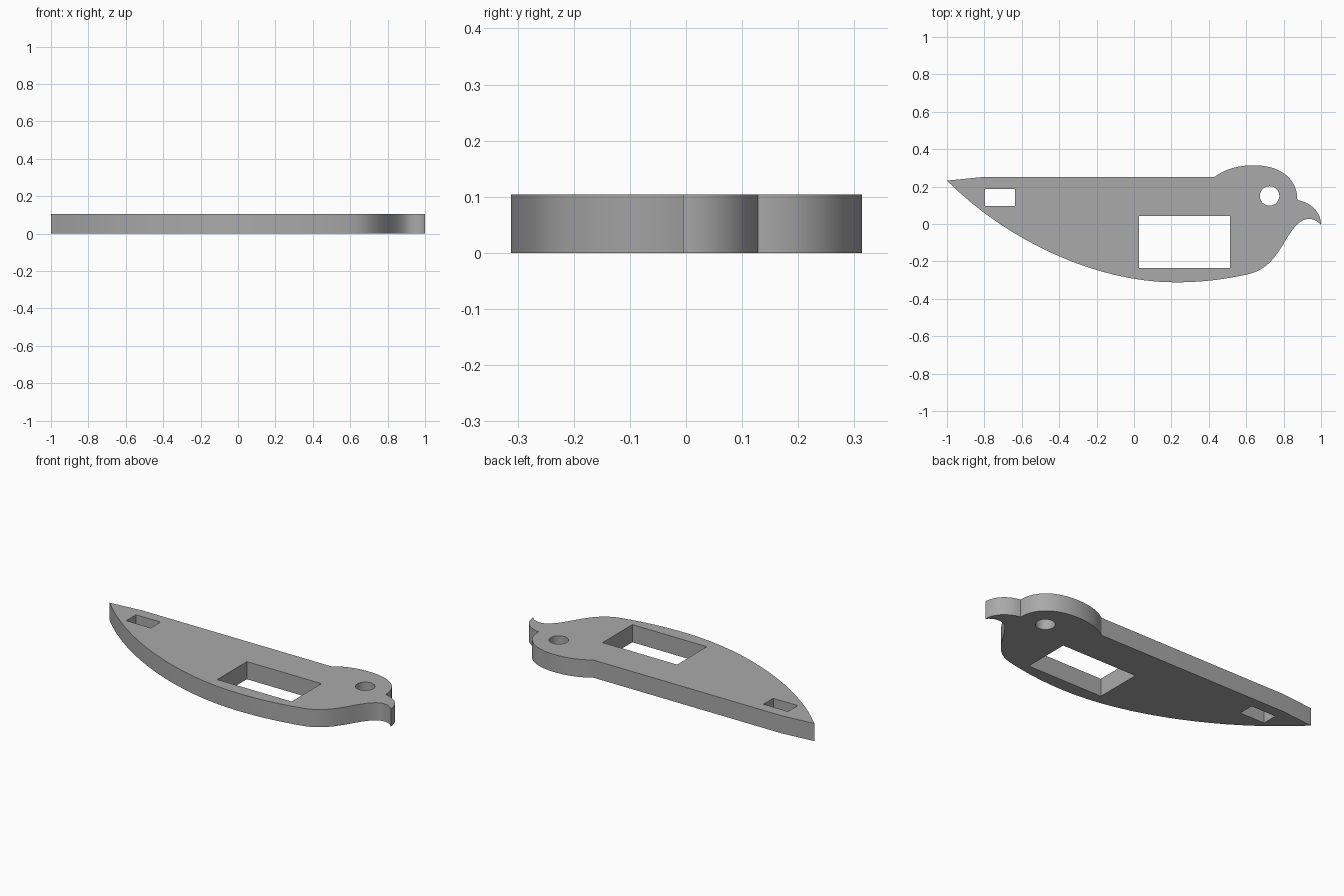
import bpy
import math

if "Cube" in bpy.data.objects:
    bpy.data.objects.remove(bpy.data.objects["Cube"], do_unlink=True)

THICK = 0.104

grey = bpy.data.materials.new("plain grey")
grey.use_nodes = True
colour = (0.4, 0.4, 0.4, 1)
grey.diffuse_color = colour
grey.node_tree.nodes["Principled BSDF"].inputs["Base Color"].default_value = colour

curve = bpy.data.curves.new("bird_plate", "CURVE")
curve.dimensions = "2D"
curve.fill_mode = "BOTH"
curve.extrude = THICK / 2
curve.resolution_u = 16


def add_loop(knots):
    """Closed loop; each knot is (point, incoming handle, outgoing handle), None = straight."""
    spline = curve.splines.new("BEZIER")
    spline.bezier_points.add(len(knots) - 1)
    spline.use_cyclic_u = True
    for bp, (p, h_in, h_out) in zip(spline.bezier_points, knots):
        bp.handle_left_type = bp.handle_right_type = "FREE"
        bp.co = (*p, 0)
        bp.handle_left = (*(h_in or p), 0)
        bp.handle_right = (*(h_out or p), 0)
    # straight sides get vector handles so they stay a single edge
    for bp, (p, h_in, h_out) in zip(spline.bezier_points, knots):
        if h_in is None:
            bp.handle_left_type = "VECTOR"
        if h_out is None:
            bp.handle_right_type = "VECTOR"


def add_slot(x0, x1, y0, y1):
    add_loop([(p, None, None) for p in ((x0, y0), (x1, y0), (x1, y1), (x0, y1))])


def add_round_hole(cx, cy, r):
    k = r * 4 / 3 * math.tan(math.pi / 8)
    knots = []
    for i in range(4):
        c, s = math.cos(i * math.pi / 2), math.sin(i * math.pi / 2)
        x, y = cx + r * c, cy + r * s
        knots.append(((x, y), (x + k * s, y - k * c), (x - k * s, y + k * c)))
    add_loop(knots)


# Bird outline: tail, back, head, beak, throat, belly
add_loop([
    ((-1, 0.232), (-0.68, -0.09), None),
    ((-0.8, 0.252), None, None),
    ((0.43, 0.252), None, (0.49, 0.295)),
    ((0.64, 0.314), (0.56, 0.314), (0.79, 0.314)),
    ((0.873, 0.128), (0.875, 0.235), (0.95, 0.115)),
    ((1, -0.005), (1, 0.06), (0.98, 0.018)),
    ((0.925, 0.026), (0.955, 0.03), (0.875, 0.02)),
    ((0.797, -0.11), (0.835, -0.045), (0.735, -0.21)),
    ((0.604, -0.27), (0.69, -0.25), (0.48, -0.297)),
    ((0.22, -0.312), (0.36, -0.312), (-0.2, -0.312)),
])

# Tail slot, body window and eye hole
add_slot(-0.797, -0.637, 0.097, 0.188)
add_slot(0.028, 0.514, -0.234, 0.043)
add_round_hole(0.725, 0.15, 0.052)

plate = bpy.data.objects.new("bird_plate", curve)
bpy.context.collection.objects.link(plate)
plate.location.z = THICK / 2
curve.materials.append(grey)

# Turn into a mesh with smooth walls and sharp rims
bpy.ops.object.select_all(action="DESELECT")
plate.select_set(True)
bpy.context.view_layer.objects.active = plate
bpy.ops.object.convert(target="MESH")
bpy.ops.object.mode_set(mode="EDIT")
bpy.ops.mesh.select_all(action="SELECT")
bpy.ops.mesh.remove_doubles(threshold=0.0005)
bpy.ops.mesh.normals_make_consistent(inside=False)
bpy.ops.object.mode_set(mode="OBJECT")
bpy.ops.object.shade_smooth_by_angle(angle=math.radians(30))
